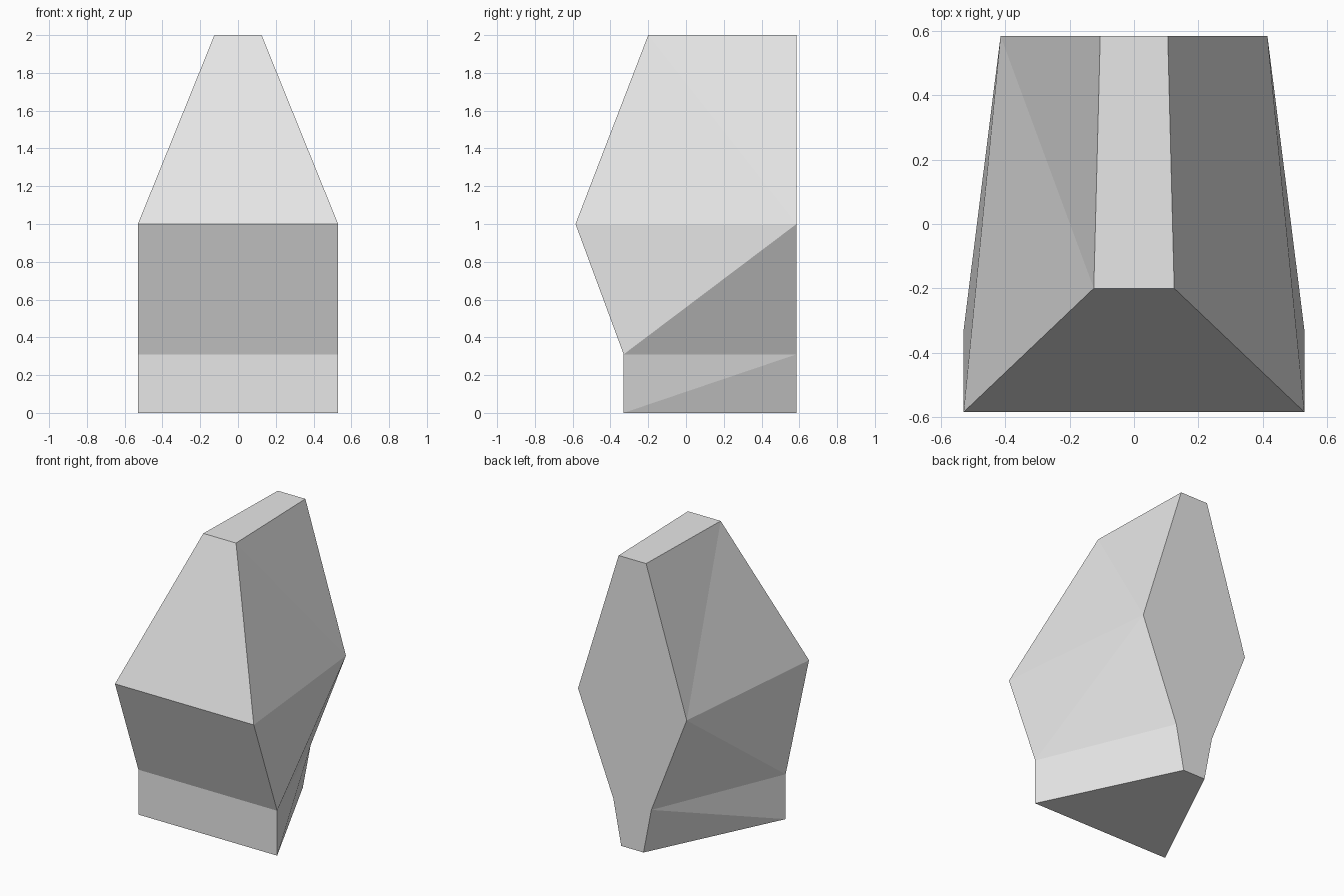
import bpy
import bmesh

cube = bpy.data.objects.get("Cube")
if cube:
    bpy.data.objects.remove(cube, do_unlink=True)

BACK_Y = 0.585

# Each level: height, front y, front half width, back half width
LEVELS = [
    (0.0, -0.33, 0.53, 0.085),
    (0.31, -0.33, 0.53, 0.145),
    (1.0, -0.585, 0.53, 0.415),
    (2.0, -0.20, 0.125, 0.105),
]

# Light grey stone
stone = bpy.data.materials.new("light_grey_stone")
stone.use_nodes = True
grey = (0.8, 0.8, 0.8, 1.0)
stone.diffuse_color = grey
stone.node_tree.nodes["Principled BSDF"].inputs["Base Color"].default_value = grey

# Trapezoid rings: front right, front left, back left, back right
bm = bmesh.new()
rings = []
for z, front_y, front_w, back_w in LEVELS:
    corners = [(-front_w, front_y), (front_w, front_y),
               (back_w, BACK_Y), (-back_w, BACK_Y)]
    rings.append([bm.verts.new((x, y, z)) for x, y in corners])

# Flat base and top
bm.faces.new(rings[0])
bm.faces.new(rings[-1])

for i, (low, high) in enumerate(zip(rings, rings[1:])):
    # Flat front and back facets
    for a, b in ((0, 1), (2, 3)):
        bm.faces.new((low[a], low[b], high[b], high[a]))
    # Creased side facets, mirrored; the crease flips on the top tier
    for front, back in ((1, 2), (0, 3)):
        if i < 2:
            crease = (low[front], high[back])
            outer = (low[back], high[front])
        else:
            crease = (low[back], high[front])
            outer = (low[front], high[back])
        for corner in outer:
            bm.faces.new((*crease, corner))

bmesh.ops.recalc_face_normals(bm, faces=bm.faces[:])
mesh = bpy.data.meshes.new("rock")
bm.to_mesh(mesh)
bm.free()
mesh.materials.append(stone)

rock = bpy.data.objects.new("rock", mesh)
bpy.context.collection.objects.link(rock)
